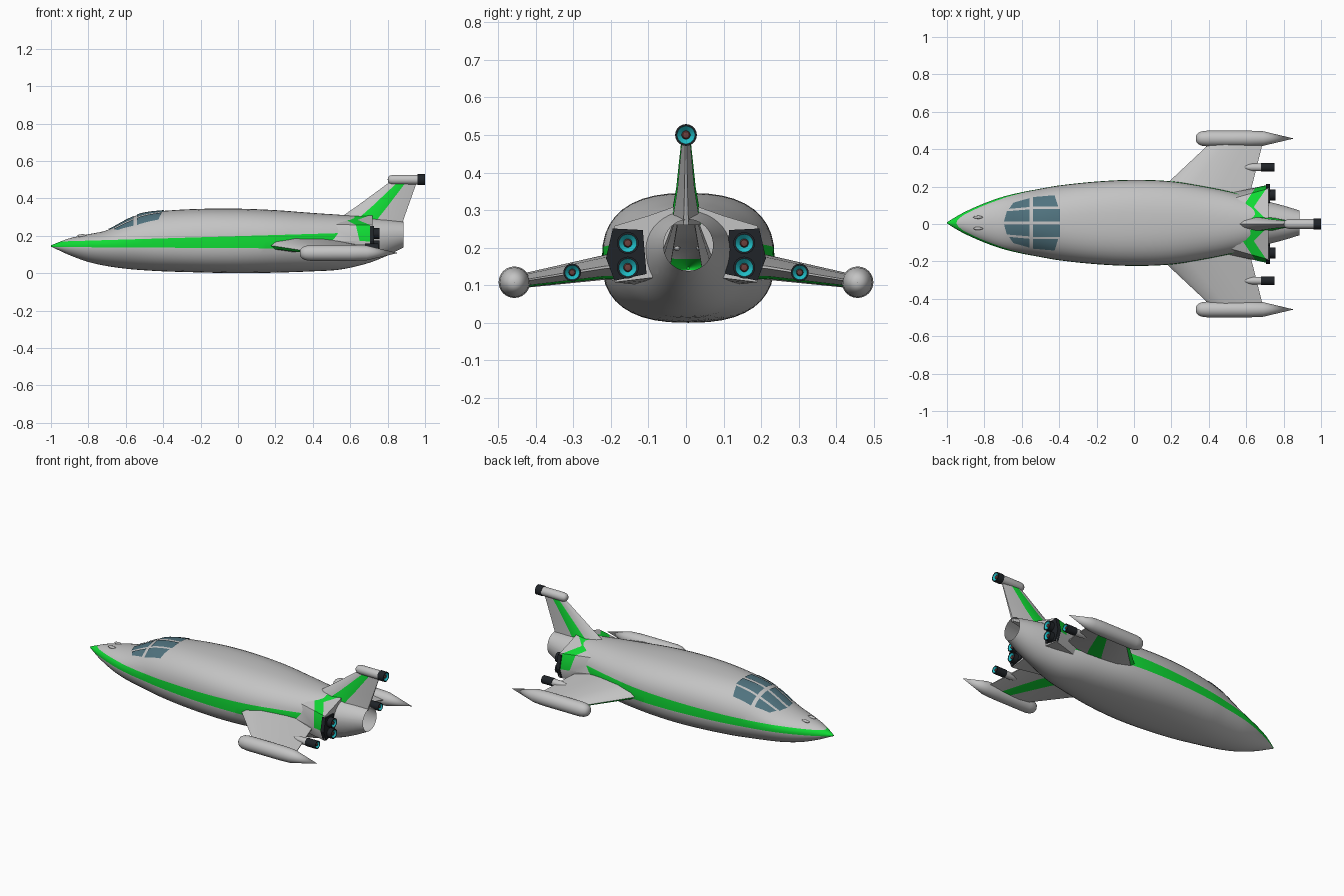
import bpy, bmesh, math
from mathutils import Vector

if "Cube" in bpy.data.objects:
    bpy.data.objects.remove(bpy.data.objects["Cube"])


def material(name, rgb):
    m = bpy.data.materials.new(name)
    m.diffuse_color = (*rgb, 1)
    m.use_nodes = True
    m.node_tree.nodes["Principled BSDF"].inputs["Base Color"].default_value = m.diffuse_color
    return m


GREY = material("hull_grey", (0.55, 0.55, 0.55))
GREEN = material("stripe_green", (0.005, 0.72, 0.035))
GLASS = material("window_glass", (0.08, 0.17, 0.21))
DARK = material("engine_dark", (0.014, 0.017, 0.021))
CYAN = material("nozzle_cyan", (0.015, 0.52, 0.58))
RED = material("nozzle_core", (0.15, 0.05, 0.045))


def finish(bm, name, mats, angle=40):
    me = bpy.data.meshes.new(name)
    bm.to_mesh(me)
    bm.free()
    ob = bpy.data.objects.new(name, me)
    for m in mats:
        me.materials.append(m)
    bpy.context.collection.objects.link(ob)
    bpy.ops.object.select_all(action='DESELECT')
    ob.select_set(True)
    bpy.context.view_layer.objects.active = ob
    bpy.ops.object.shade_smooth_by_angle(angle=math.radians(angle))
    return ob


def loft_bm(rings, rule=lambda i, k: 0, caps=(True, True)):
    """Skin closed rings of points; rule(strip, side) gives the material slot."""
    bm = bmesh.new()
    vs = [[bm.verts.new(p) for p in r] for r in rings]
    n = len(rings[0])
    for i in range(len(vs) - 1):
        for k in range(n):
            j = (k + 1) % n
            f = bm.faces.new((vs[i][k], vs[i][j], vs[i + 1][j], vs[i + 1][k]))
            f.material_index = rule(i, k)
    for end, on in ((0, caps[0]), (-1, caps[1])):
        if on:
            bm.faces.new(vs[end]).material_index = rule(end % (len(vs) - 1), 0)
    bmesh.ops.remove_doubles(bm, verts=bm.verts[:], dist=1e-5)
    bmesh.ops.recalc_face_normals(bm, faces=bm.faces[:])
    return bm


def revolve(name, profile, y, z, mats=(GREY,), slots=None, seg=24):
    """Turn (x, radius) points around an axis along x."""
    rings = [[(x, y + r * math.cos(2 * math.pi * k / seg), z + r * math.sin(2 * math.pi * k / seg))
              for k in range(seg)] for x, r in profile]
    rule = (lambda i, k: slots[i]) if slots else (lambda i, k: 0)
    return finish(loft_bm(rings, rule, (False, False)), name, mats)


def nozzle(name, x0, x1, r, y, z):
    prof = [(x0, 0), (x0, r), (x1, r), (x1, r * .82), (x1 - .012, r * .4), (x1 - .004, r * .3), (x1 - .002, 0)]
    revolve(name, prof, y, z, (DARK, CYAN, RED), [0, 0, 0, 1, 2, 2])


# Hull stations: x, half width, bottom, top, widest height, roundness
ST = [(-1, .003, .142, .149, .145, 2), (-.95, .034, .119, .169, .145, 2), (-.9, .061, .096, .187, .146, 2),
      (-.8, .105, .06, .208, .148, 2), (-.7, .14, .038, .23, .15, 2), (-.6, .164, .024, .282, .152, 2),
      (-.52, .179, .017, .317, .155, 2.1), (-.4, .2, .01, .333, .16, 2.3), (-.2, .221, .004, .344, .165, 2.5),
      (0, .23, 0, .345, .168, 2.5), (.2, .222, .003, .337, .172, 2.4), (.4, .19, .01, .322, .178, 2.3),
      (.55, .158, .02, .312, .185, 2.2), (.7, .118, .055, .30, .194, 2), (.8, .092, .095, .287, .2, 2),
      (.885, .066, .138, .275, .206, 2)]
HULL_Y = 0.006


def station(x):
    """Smooth (Hermite) interpolation of the hull stations."""
    i = max(j for j in range(len(ST) - 1) if ST[j][0] <= x + 1e-9)
    a, b = ST[i], ST[i + 1]
    p, q = ST[max(i - 1, 0)], ST[min(i + 2, len(ST) - 1)]
    h = b[0] - a[0]
    t = (x - a[0]) / h
    out = []
    for c in range(1, 6):
        m0 = (b[c] - p[c]) / (b[0] - p[0]) * h
        m1 = (q[c] - a[c]) / (q[0] - a[0]) * h
        out.append((2*t**3 - 3*t*t + 1) * a[c] + (t**3 - 2*t*t + t) * m0
                   + (3*t*t - 2*t**3) * b[c] + (t**3 - t*t) * m1)
    return out


def hull_ring(x, seg=40):
    w, lo, hi, mid, n = station(x)
    ring = []
    for k in range(seg):
        a = 2 * math.pi * k / seg
        c, s = math.cos(a), math.sin(a)
        h = hi - mid if s > 0 else mid - lo
        ring.append((x, HULL_Y + w * math.copysign(abs(c) ** (2 / n), c),
                     mid + h * math.copysign(abs(s) ** (2 / n), s)))
    return ring


def hull_top(x, y):
    w, lo, hi, mid, n = station(x)
    return mid + (hi - mid) * max(0, 1 - (abs(y) / w) ** n) ** (1 / n)


# Hull, cut along the two stripe edges, open at the tail
xs = [-1 + 1.885 * i / 64 for i in range(65)]
bm = loft_bm([hull_ring(x) for x in xs], caps=(True, False))
EDGES = ((.14, -.006), (.168, .03))
for z0, slope in EDGES:
    bmesh.ops.bisect_plane(bm, geom=bm.verts[:] + bm.edges[:] + bm.faces[:], dist=1e-5,
                           plane_co=(-1, 0, z0), plane_no=Vector((-slope, 0, 1)).normalized())
for f in bm.faces:
    c = f.calc_center_median()
    low, high = (z0 + s * (c.x + 1) for z0, s in EDGES)
    f.material_index = int(low < c.z < high and c.x < .63)
finish(bm, "hull", (GREY, GREEN), 50)

# Canopy windows: thin panes laid on the hull, corners in (x, y)
PANES = {"front_window": ((-.695, .008), (-.56, .008), (-.56, .072), (-.68, .062)),
         "roof_window": ((-.54, .008), (-.395, .008), (-.395, .075), (-.54, .075)),
         "front_side_window": ((-.668, .075), (-.56, .085), (-.56, .132), (-.645, .108)),
         "rear_side_window": ((-.54, .087), (-.405, .087), (-.425, .148), (-.54, .138))}
N = 7
for name, q in PANES.items():
    for side, s in (("left", -1), ("right", 1)):
        bm = bmesh.new()
        grid = []
        for i in range(N):
            for j in range(N):
                u, v = i / (N - 1), j / (N - 1)
                x, y = (q[0][c]*(1-u)*(1-v) + q[1][c]*u*(1-v) + q[2][c]*u*v + q[3][c]*(1-u)*v for c in (0, 1))
                grid.append(bm.verts.new((x, HULL_Y + s * y, hull_top(x, y) + .004)))
        for i in range(N - 1):
            for j in range(N - 1):
                f = bm.faces.new([grid[a * N + b] for a, b in ((i, j), (i + 1, j), (i + 1, j + 1), (i, j + 1))])
                f.normal_update()
                if f.normal.z < 0:
                    f.normal_flip()
        finish(bm, f"{side}_{name}", (GLASS,))

# Wing section: (chord fraction, thickness fraction)
FOIL = [(0, 0), (.06, .3), (.3, .5), (.65, .4), (1, .05), (1, -.05), (.72, -.35), (.52, -.45), (.3, -.5), (.06, -.3)]
# Wing stations: y, leading x, trailing x, height, thickness
WING = [(.13, .08, .61, .156, .09), (.22, .18, .635, .147, .066), (.44, .415, .69, .111, .038)]
# Rear engine fairing outline at its start and end, and the green band's x limits at each corner
POD_A = [(.015, .30), (.07, .285), (.12, .26), (.155, .175), (.12, .1), (.05, .1)]
POD_B = [(.015, .315), (.1, .285), (.19, .258), (.21, .17), (.19, .108), (.09, .12)]
BAND = [(.64, .718), (.575, .64), (.63, .705), (.65, .71), (.65, .71), (.65, .71)]
PLATE = [(.115, .247), (.195, .251), (.213, .172), (.19, .112), (.105, .13)]


def pod_ring(s, row):
    ring = []
    for a, b, (b0, b1) in zip(POD_A, POD_B, BAND):
        x = (.47, b0, b1, .72)[row]
        t = (x - .47) / .25
        ring.append((x, s * (a[0] + (b[0] - a[0]) * t), a[1] + (b[1] - a[1]) * t))
    return ring


for side, s in (("left", -1), ("right", 1)):
    # Wing with green leading edge and green band beneath
    rings = [[(le + f * (te - le), s * y, z + g * th) for f, g in FOIL] for y, le, te, z, th in WING]
    finish(loft_bm(rings, lambda i, k: int(k in (6, 9))), f"{side}_wing", (GREY, GREEN), 35)
    # Wing tip tank
    revolve(f"{side}_wingtip_tank", [(.33, 0), (.333, .017), (.342, .029), (.36, .038), (.39, .042), (.62, .042),
                                     (.69, .039), (.855, 0)], s * .457, .108)
    # Wing engine
    revolve(f"{side}_wing_engine_fairing", [(.58, 0), (.595, .012), (.63, .02), (.685, .021), (.685, 0)],
            s * .303, .134)
    nozzle(f"{side}_wing_nozzle", .68, .75, .0235, s * .303, .134)
    # Rear engine fairing, dark back plate and two nozzles
    finish(loft_bm([pod_ring(s, r) for r in range(4)], lambda i, k: int(i == 1 and k < 3)),
           f"{side}_engine_fairing", (GREY, GREEN), 35)
    finish(loft_bm([[(x, s * y, z) for y, z in PLATE] for x in (.705, .728)]), f"{side}_engine_plate", (DARK,), 30)
    for place, z in (("upper", .212), ("lower", .147)):
        nozzle(f"{side}_{place}_nozzle", .70, .757, .029, s * .155, z)
    # Small nose blister
    revolve(f"{side}_nose_blister", [(-.86, 0), (-.85, .007), (-.83, .009), (-.79, 0)],
            HULL_Y + s * .03, .2, seg=12)

# Tail fin with green band
SHAPE = [(0, 0), (.08, .5), (.3, 1), (.6, .85), (1, .15)]
OUTLINE = SHAPE + [(f, -w) for f, w in SHAPE[:0:-1]]
FIN = [(.26, .50, .876, .045), (.31, .565, .893, .035), (.36, .638, .911, .026), (.49, .815, .957, .012)]
rings = [[(le + f * (te - le), w * th, z) for f, w in OUTLINE] for z, le, te, th in FIN]
finish(loft_bm(rings, lambda i, k: int(k in (2, 6))), "tail_fin", (GREY, GREEN), 35)

# Fin top engine
revolve("fin_engine", [(.80, 0), (.803, .014), (.812, .022), (.83, .026), (.967, .026), (.967, 0)], 0, .5)
nozzle("fin_nozzle", .96, 1.0, .029, 0, .5)
